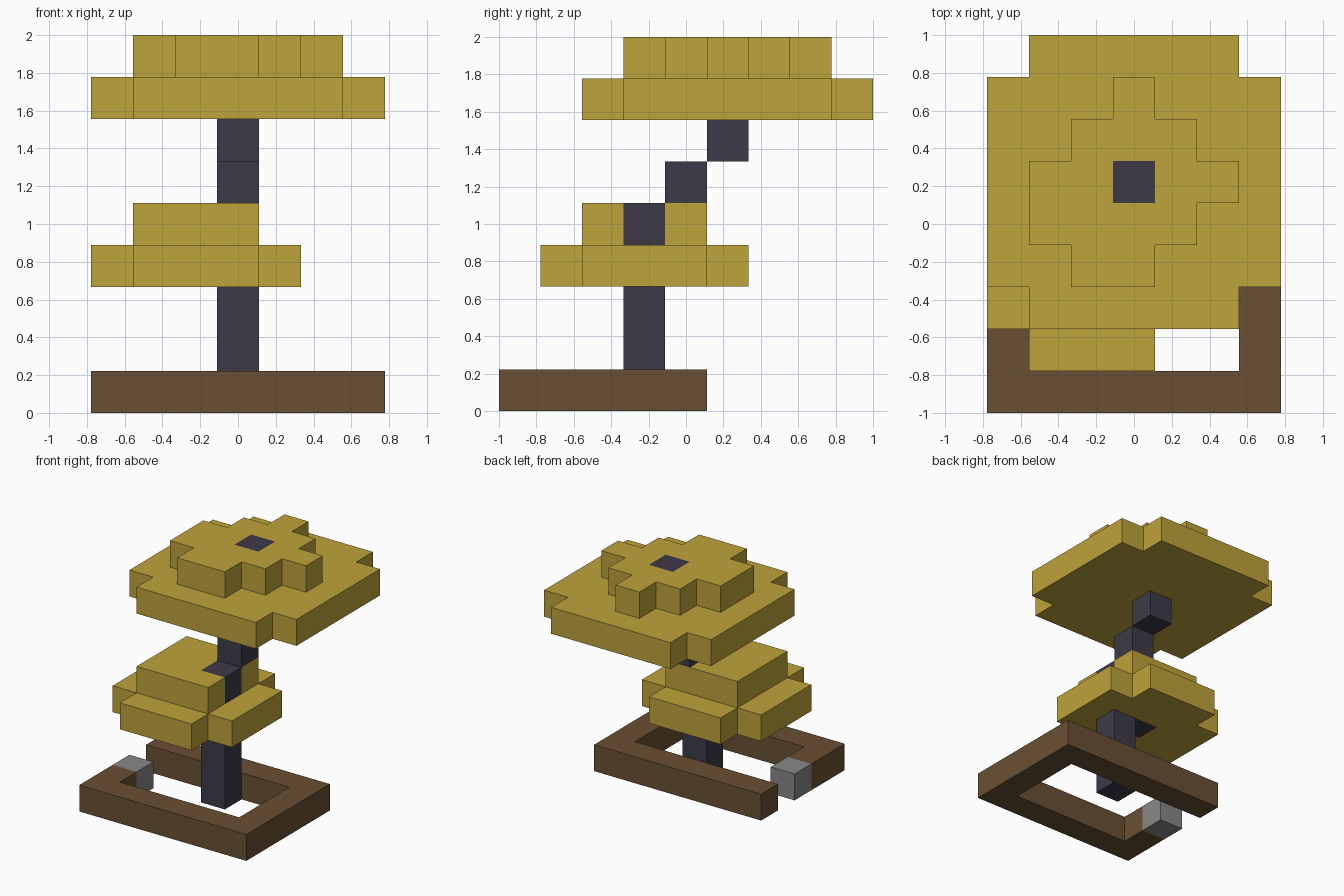
import bpy
import bmesh
from math import radians
from mathutils import Vector

cube = bpy.data.objects.get("Cube")
if cube:
    bpy.data.objects.remove(cube, do_unlink=True)

CELL = 2 / 9                       # block edge length
ORIGIN = Vector((-3.5, -4.5, 0))   # grid corner, in blocks


def material(name, rgb):
    mat = bpy.data.materials.new(name)
    mat.use_nodes = True
    mat.diffuse_color = (*rgb, 1)
    mat.node_tree.nodes["Principled BSDF"].inputs["Base Color"].default_value = (*rgb, 1)
    return mat


LEAF = material("golden leaves", (0.515, 0.366, 0.043))
BARK = material("dark bark", (0.047, 0.042, 0.065))
WOOD = material("brown wood", (0.141, 0.080, 0.033))
STONE = material("grey stone", (0.246, 0.246, 0.246))


def block(x0, x1, y0, y1, z):
    """Cells of a flat slab, bounds inclusive."""
    return {(x, y, z) for x in range(x0, x1 + 1) for y in range(y0, y1 + 1)}


def cut_corners(x0, x1, y0, y1, z):
    """Slab without its four corner cells."""
    return block(x0, x1, y0, y1, z) - {(x, y, z) for x in (x0, x1) for y in (y0, y1)}


# Trunk: upright, then stepping backwards through the canopies
trunk = {(3, 3, z) for z in range(5)} | {(3, 4, 5)} | {(3, 5, z) for z in range(6, 9)}
branch = {(2, 3, 3)}

# Pot frame: open rectangle with a gap and a stone in its side
stone = {(0, 2, 0)}
frame = block(0, 6, 0, 4, 0) - block(1, 5, 1, 3, 0) - block(0, 0, 2, 3, 0)

# Canopies: wide slab below, smaller tier above
lower = cut_corners(0, 4, 1, 5, 3) | block(1, 3, 2, 4, 4)
upper = cut_corners(0, 6, 2, 8, 7)
for y, (x0, x1) in enumerate([(2, 3), (1, 4), (1, 5), (2, 4), (3, 3)], start=3):
    upper |= block(x0, x1, y, y, 8)
lower -= trunk | branch
upper -= trunk

PARTS = [
    ("trunk", trunk, BARK),
    ("branch", branch, BARK),
    ("pot_frame", frame, WOOD),
    ("stone_block", stone, STONE),
    ("lower_canopy", lower, LEAF),
    ("upper_canopy", upper, LEAF),
]
FILLED = set().union(*(cells for _, cells, _ in PARTS))


def build(name, cells, mat):
    """Skin the exposed sides of the cells and merge flat areas."""
    bm = bmesh.new()
    for cell in sorted(cells):
        for axis in range(3):
            for side in (0, 1):
                near = list(cell)
                near[axis] += 2 * side - 1
                if tuple(near) in FILLED:
                    continue
                u, v = Vector((0, 0, 0)), Vector((0, 0, 0))
                u[(axis + 1) % 3] = v[(axis + 2) % 3] = 1
                p = Vector(cell) + ORIGIN
                p[axis] += side
                ring = [p, p + u, p + u + v, p + v]
                if not side:
                    ring.reverse()
                bm.faces.new([bm.verts.new(q * CELL) for q in ring])
    bmesh.ops.remove_doubles(bm, verts=bm.verts, dist=CELL / 100)
    bmesh.ops.dissolve_limit(bm, angle_limit=radians(1), verts=bm.verts, edges=bm.edges)
    mesh = bpy.data.meshes.new(name)
    bm.to_mesh(mesh)
    bm.free()
    mesh.materials.append(mat)
    bpy.context.scene.collection.objects.link(bpy.data.objects.new(name, mesh))


for name, cells, mat in PARTS:
    build(name, cells, mat)
